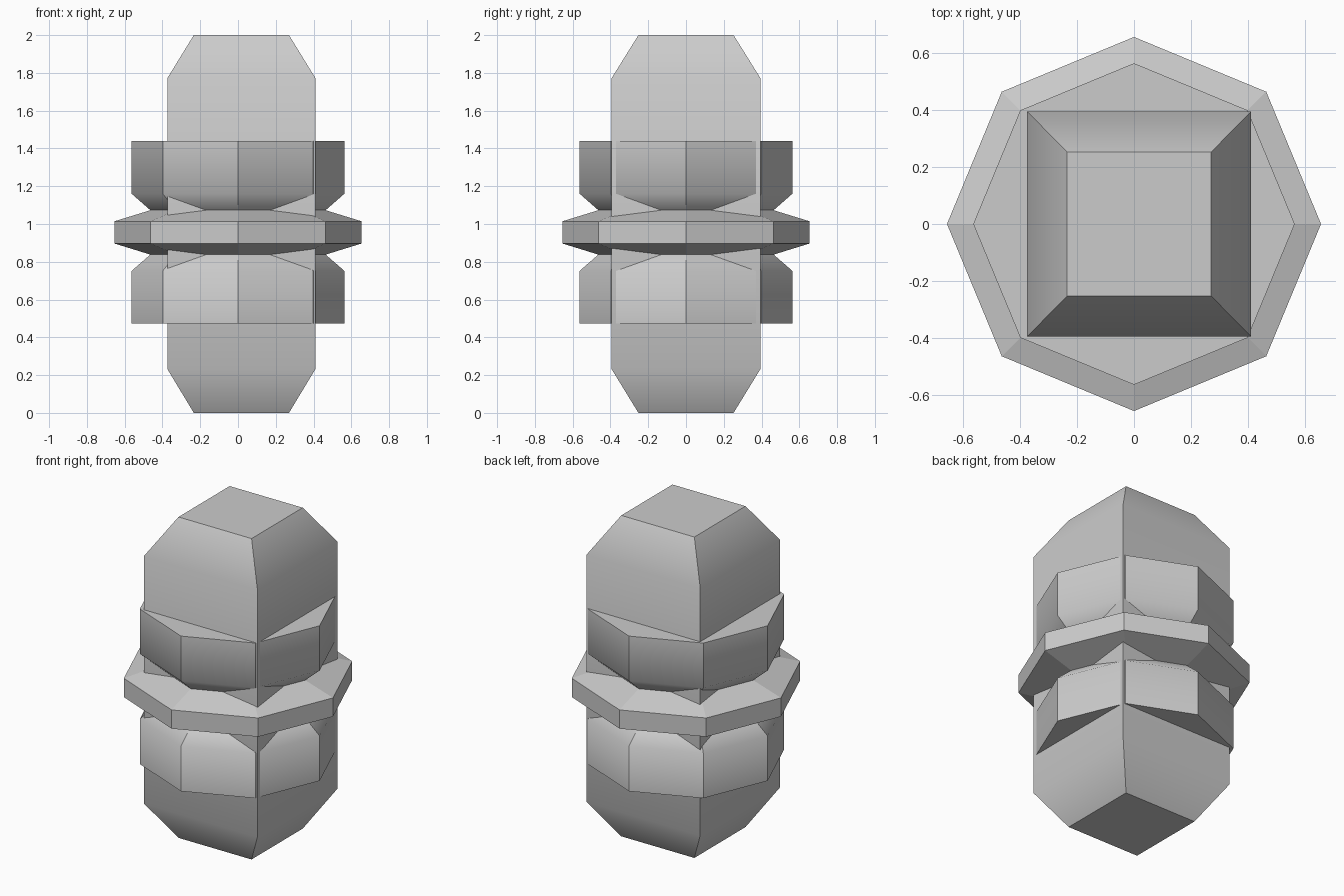
import bpy, bmesh, math

if "Cube" in bpy.data.objects:
    bpy.data.objects.remove(bpy.data.objects["Cube"])


def loft(name, rings, smooth_rings):
    """Bridge a stack of rings, cap both ends; the listed rings shade softly."""
    bm = bmesh.new()
    loops = [[bm.verts.new(p) for p in ring] for ring in rings]
    n = len(loops[0])
    for a, b in zip(loops, loops[1:]):
        for i in range(n):
            j = (i + 1) % n
            bm.faces.new((a[i], a[j], b[j], b[i]))
    bm.faces.new(loops[0][::-1])
    bm.faces.new(loops[-1])
    for f in bm.faces:
        f.smooth = True
    for e in bm.edges:
        e.smooth = any(e.verts[0] in loops[k] and e.verts[1] in loops[k]
                       for k in smooth_rings)
    bmesh.ops.recalc_face_normals(bm, faces=bm.faces)
    mesh = bpy.data.meshes.new(name)
    bm.to_mesh(mesh)
    bm.free()
    obj = bpy.data.objects.new(name, mesh)
    bpy.context.collection.objects.link(obj)
    return obj


def rectangle(hx, hy, z, cx=0.018):
    return [(cx + sx * hx, sy * hy, z)
            for sx, sy in ((-1, -1), (1, -1), (1, 1), (-1, 1))]


def octagon(r, z):
    return [(r * math.cos(i * math.pi / 4), r * math.sin(i * math.pi / 4), z)
            for i in range(8)]


# Square core with tapered ends
loft("core_block",
     [rectangle(0.252, 0.252, 0), rectangle(0.392, 0.394, 0.232),
      rectangle(0.392, 0.394, 1.772), rectangle(0.252, 0.252, 2)],
     (1, 2))

# Octagonal collar: lower band, central flange, upper band
profile = [(0.563, 0.472), (0.563, 0.752), (0.464, 0.838), (0.655, 0.897),
           (0.655, 1.014), (0.464, 1.073), (0.563, 1.16), (0.563, 1.439)]
loft("octagonal_collar", [octagon(r, z) for r, z in profile], (1, 6))
